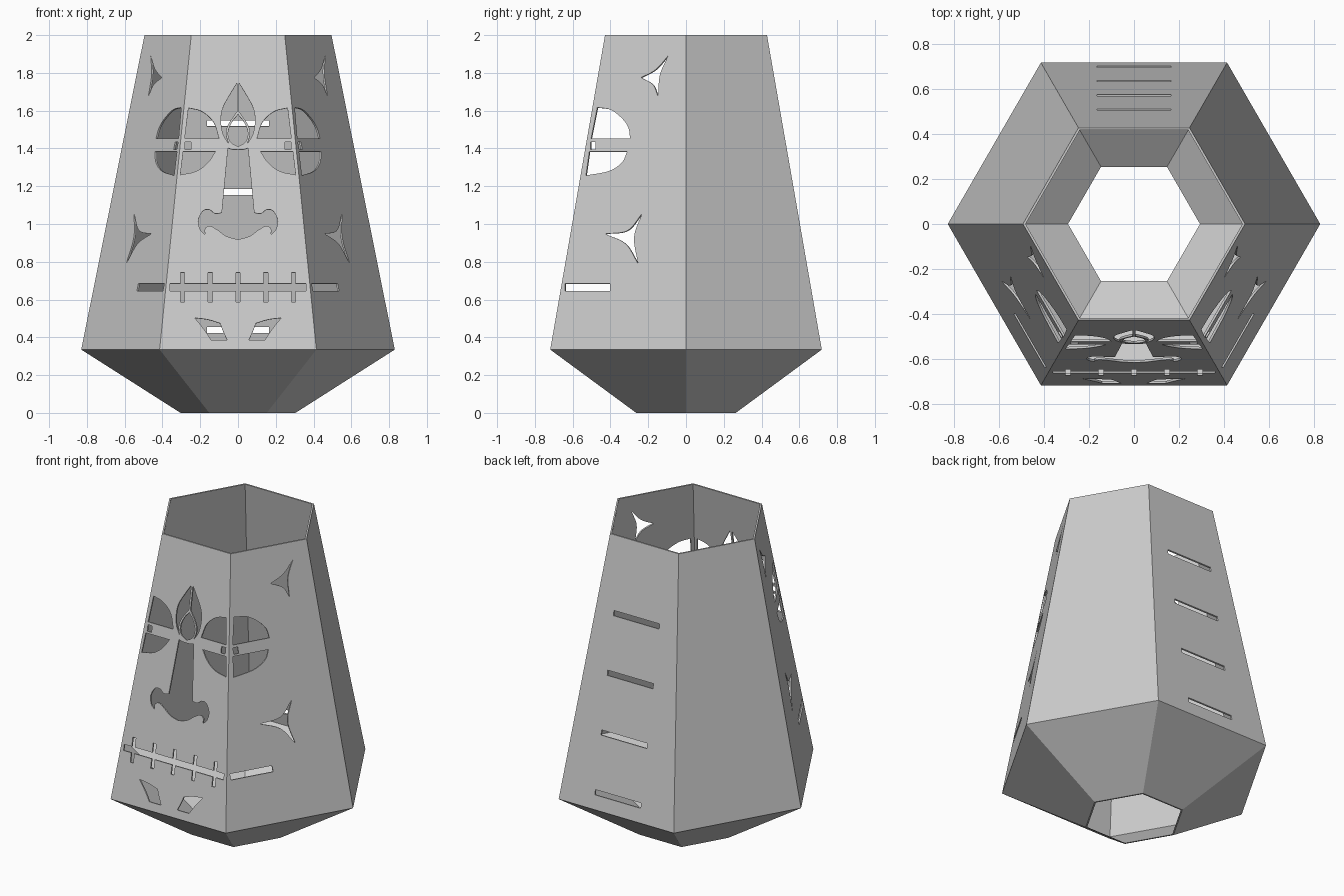
import bpy, bmesh, math
from mathutils import Vector

cube = bpy.data.objects.get("Cube")
if cube:
    bpy.data.objects.remove(cube, do_unlink=True)

WIDE_R, WIDE_Z, TOP_R, TOP_Z = 0.83, 0.335, 0.495, 2.0
COS30 = math.cos(math.radians(30))


def radius(z):
    return WIDE_R + (TOP_R - WIDE_R) * (z - WIDE_Z) / (TOP_Z - WIDE_Z)


# Mapping from flat outlines to the sloping wall panels
LEAN = COS30 * (WIDE_R - TOP_R) / (TOP_Z - WIDE_Z)
PANELS = {
    "front": (lambda u, z: Vector((u, -COS30 * radius(z), z)), Vector((0, -1, LEAN))),
    "back": (lambda u, z: Vector((u, COS30 * radius(z), z)), Vector((0, 1, LEAN))),
    "side": (lambda y, z: Vector((radius(z) + y * math.tan(math.radians(30)), y, z)),
             Vector((COS30, -0.5, LEAN))),
}


def smooth(points, steps=6):
    """Catmull-Rom curve through the points, ends included."""
    pts = [Vector(p) for p in points]
    if len(pts) < 3:
        return pts
    pts = [2 * pts[0] - pts[1]] + pts + [2 * pts[-1] - pts[-2]]
    out = []
    for a, b, c, d in zip(pts, pts[1:], pts[2:], pts[3:]):
        for i in range(steps):
            t = i / steps
            out.append(0.5 * (2 * b + (c - a) * t + (2 * a - 5 * b + 4 * c - d) * t * t
                              + (3 * b - a - 3 * c + d) * t ** 3))
    return out + [pts[-2]]


def outline(*runs):
    """Join smooth runs at sharp corners into one closed outline."""
    pts = []
    for run in runs:
        for p in smooth(run):
            if not pts or (p - pts[-1]).length > 1e-5:
                pts.append(p)
    if (pts[0] - pts[-1]).length < 1e-5:
        pts.pop()
    return pts


def symmetric(half):
    """Close a half outline that starts and ends on the centre line."""
    return half + [Vector((-p.x, p.y)) for p in reversed(half) if p.x > 1e-5]


def box(u0, u1, z0, z1):
    return [Vector(p) for p in ((u0, z0), (u1, z0), (u1, z1), (u0, z1))]


def add_prism(bm, panel, shape, mirror=False):
    place, normal = PANELS[panel]
    normal = normal.normalized()
    for sign in ((1, -1) if mirror else (1,)):
        rings = []
        for depth in (0.03, -0.025):
            ring = []
            for p in shape:
                co = place(p.x, p.y) + normal * depth
                ring.append(bm.verts.new((co.x * sign, co.y, co.z)))
            rings.append(ring)
        outer, inner = rings
        faces = [bm.faces.new(outer), bm.faces.new(inner[::-1])]
        for i in range(len(outer)):
            j = (i + 1) % len(outer)
            faces.append(bm.faces.new((outer[j], outer[i], inner[i], inner[j])))
        bmesh.ops.recalc_face_normals(bm, faces=faces)


def make_object(name, bm):
    mesh = bpy.data.meshes.new(name)
    bm.to_mesh(mesh)
    bm.free()
    obj = bpy.data.objects.new(name, mesh)
    bpy.context.collection.objects.link(obj)
    return obj


# Hollow six-sided body, open at both ends
bm = bmesh.new()
profile = [(0.304, 0), (WIDE_R, WIDE_Z), (TOP_R, TOP_Z),
           (TOP_R - 0.012, TOP_Z), (WIDE_R - 0.013, WIDE_Z + 0.005), (0.294, 0)]
rings = [[bm.verts.new((r * math.cos(math.pi * k / 3), r * math.sin(math.pi * k / 3), z))
          for k in range(6)] for r, z in profile]
for a, b in zip(rings, rings[1:] + rings[:1]):
    for k in range(6):
        n = (k + 1) % 6
        bm.faces.new((a[k], a[n], b[n], b[k]))
bmesh.ops.recalc_face_normals(bm, faces=bm.faces[:])
body = make_object("lantern_body", bm)

cut = bmesh.new()

# Forehead leaf and drop
add_prism(cut, "front", outline(
    [(0.006, 1.745), (0.04, 1.69), (0.08, 1.615), (0.09, 1.55), (0.08, 1.48), (0.05, 1.425)],
    [(0.05, 1.425), (0.064, 1.48), (0.05, 1.53), (0.006, 1.595)]), True)
add_prism(cut, "front", symmetric(outline(
    [(0, 1.58), (0.032, 1.54), (0.052, 1.485), (0.04, 1.435), (0, 1.41)])))

# Nose with curled nostrils
add_prism(cut, "front", symmetric(outline(
    [(0, 1.393), (0.03, 1.395), (0.053, 1.402)],
    [(0.085, 1.06), (0.12, 1.055), (0.15, 1.075), (0.185, 1.07), (0.21, 1.02),
     (0.2, 0.97), (0.175, 0.945)],
    [(0.175, 0.945), (0.175, 0.975), (0.15, 0.99), (0.11, 0.97), (0.06, 0.935), (0, 0.918)])))

# Eyes wrapping round the front corners
add_prism(cut, "front", outline(
    [(0.1, 1.452), (0.13, 1.54), (0.19, 1.595), (0.262, 1.615)], [(0.282, 1.452)]), True)
add_prism(cut, "front", outline(
    [(0.12, 1.383), (0.16, 1.325), (0.22, 1.28), (0.305, 1.26)], [(0.29, 1.383)]), True)
add_prism(cut, "front", box(0.25, 0.281, 1.395, 1.435), True)
add_prism(cut, "side", outline(
    [(-0.47, 1.617), (-0.4, 1.605), (-0.34, 1.56), (-0.305, 1.51), (-0.296, 1.452)],
    [(-0.503, 1.452)]), True)
add_prism(cut, "side", outline(
    [(-0.312, 1.383), (-0.34, 1.325), (-0.41, 1.28), (-0.53, 1.257)], [(-0.512, 1.383)]), True)
add_prism(cut, "side", box(-0.506, -0.478, 1.395, 1.435), True)

# Three-pointed stars on the side panels
for top, left, low, bends in (
        ((-0.095, 1.89), (-0.238, 1.775), (-0.148, 1.675),
         ((-0.16, 1.818), (-0.175, 1.738), (-0.138, 1.79))),
        ((-0.233, 1.055), (-0.428, 0.948), (-0.254, 0.79),
         ((-0.31, 0.965), (-0.32, 0.895), (-0.275, 0.93)))):
    add_prism(cut, "side", outline([top, bends[0], left], [left, bends[1], low],
                                   [low, bends[2], top]), True)

# Stitched mouth, continued as a slot on each side
BAR, STITCH = (0.646, 0.684), (0.588, 0.742)
upper, lower = [Vector((-0.36, BAR[1]))], [Vector((-0.36, BAR[0]))]
for i in range(-2, 3):
    x = i * 0.147
    for line, bar, tip in ((upper, BAR[1], STITCH[1]), (lower, BAR[0], STITCH[0])):
        for dx, z in ((-0.011, bar), (-0.011, tip), (0.011, tip), (0.011, bar)):
            line.append(Vector((x + dx, z)))
upper.append(Vector((0.36, BAR[1])))
lower.append(Vector((0.36, BAR[0])))
add_prism(cut, "front", upper + lower[::-1])
add_prism(cut, "side", box(-0.64, -0.402, *BAR), True)

# Chin marks
add_prism(cut, "front", outline(
    [(0.228, 0.503), (0.16, 0.494), (0.095, 0.475)],
    [(0.095, 0.475), (0.08, 0.435), (0.058, 0.387)],
    [(0.143, 0.387), (0.178, 0.44), (0.228, 0.503)]), True)

# Vent slots on the back panel
for i in range(4):
    z = 0.44 + i * 0.365
    add_prism(cut, "back", box(-0.165, 0.165, z - 0.016, z + 0.016))

# Cut all openings through the wall
cutter = make_object("opening_cutter", cut)
cutter.hide_render = True
mod = body.modifiers.new("openings", "BOOLEAN")
mod.operation, mod.solver, mod.object = "DIFFERENCE", "EXACT", cutter
graph = bpy.context.evaluated_depsgraph_get()
body.data = bpy.data.meshes.new_from_object(body.evaluated_get(graph))
body.modifiers.clear()
bpy.data.objects.remove(cutter, do_unlink=True)

# Plain grey finish
grey = bpy.data.materials.new("light_grey")
grey.use_nodes = True
colour = (0.6, 0.6, 0.6, 1)
grey.diffuse_color = colour
grey.node_tree.nodes["Principled BSDF"].inputs["Base Color"].default_value = colour
body.data.materials.clear()
body.data.materials.append(grey)
for face in body.data.polygons:
    face.material_index = 0
    face.use_smooth = False
